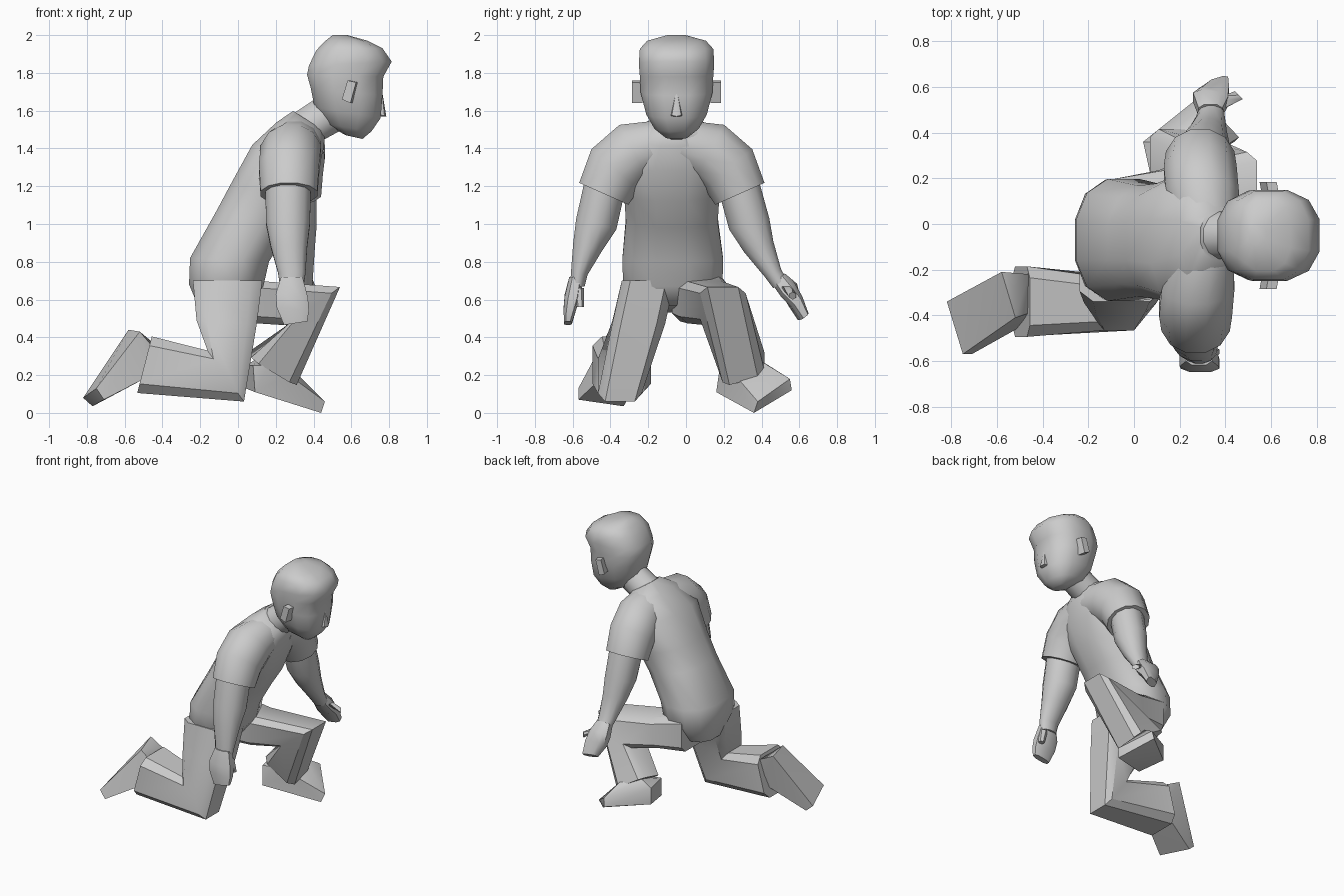
import bpy, bmesh, math
from mathutils import Vector as V


def finish(name, bm, angle):
    bmesh.ops.recalc_face_normals(bm, faces=bm.faces)
    me = bpy.data.meshes.new(name)
    bm.to_mesh(me)
    bm.free()
    ob = bpy.data.objects.new(name, me)
    bpy.context.collection.objects.link(ob)
    bpy.ops.object.select_all(action='DESELECT')
    ob.select_set(True)
    bpy.context.view_layer.objects.active = ob
    bpy.ops.object.shade_smooth_by_angle(angle=math.radians(angle))
    return ob


def loft(name, rings, n=12, power=2.0, angle=50):
    """Skin rings given as (centre, u half-axis, v half-axis)."""
    bm = bmesh.new()
    loops = []
    for c, u, v in rings:
        loop = []
        for i in range(n):
            a = 2 * math.pi * (i + 0.5) / n
            x, y = [math.copysign(abs(t) ** (2 / power), t) for t in (math.cos(a), math.sin(a))]
            loop.append(bm.verts.new(V(c) + V(u) * x + V(v) * y))
        loops.append(loop)
    for a, b in zip(loops, loops[1:]):
        for i in range(n):
            j = (i + 1) % n
            bm.faces.new((a[i], a[j], b[j], b[i]))
    bm.faces.new(loops[0][::-1])
    bm.faces.new(loops[-1])
    return finish(name, bm, angle)


def prof(xb, zb, xf, zf, cy, hw):
    """Ring from its back and front points in side view, plus half width."""
    return (((xb + xf) / 2, cy, (zb + zf) / 2), ((xf - xb) / 2, 0, (zf - zb) / 2), (0, hw, 0))


def hull(name, pts, angle=45):
    bm = bmesh.new()
    for p in pts:
        bm.verts.new(p)
    r = bmesh.ops.convex_hull(bm, input=bm.verts)
    junk = [g for g in set(r["geom_interior"] + r["geom_unused"]) if isinstance(g, bmesh.types.BMVert)]
    bmesh.ops.delete(bm, geom=junk, context='VERTS')
    return finish(name, bm, angle)


MID = -0.06

# shirt body and hips
loft("torso", [prof(0.29, 1.60, 0.46, 1.49, -0.05, 0.11), prof(0.2, 1.54, 0.46, 1.41, MID, 0.23),
               prof(0.07, 1.42, 0.43, 1.28, -0.075, 0.30), prof(-0.04, 1.22, 0.37, 1.12, -0.075, 0.26),
               prof(-0.12, 1.07, 0.28, 0.98, -0.075, 0.25), prof(-0.26, 0.82, 0.17, 0.80, -0.07, 0.275),
               prof(-0.265, 0.68, 0.14, 0.67, -0.07, 0.27), prof(-0.2, 0.53, 0.06, 0.57, -0.08, 0.18)],
     power=2.4)

# neck and head
loft("neck", [prof(0.28, 1.58, 0.45, 1.44, -0.05, 0.11), prof(0.40, 1.66, 0.56, 1.50, -0.05, 0.10)])
loft("head", [prof(0.57, 1.47, 0.66, 1.45, -0.05, 0.06), prof(0.46, 1.53, 0.71, 1.49, -0.05, 0.12),
              prof(0.40, 1.62, 0.76, 1.56, -0.05, 0.165), prof(0.38, 1.72, 0.77, 1.68, -0.05, 0.195),
              prof(0.36, 1.79, 0.775, 1.78, -0.05, 0.20), prof(0.37, 1.84, 0.82, 1.86, -0.05, 0.205),
              prof(0.41, 1.92, 0.77, 1.93, -0.05, 0.20), prof(0.46, 1.97, 0.69, 1.97, -0.05, 0.16),
              prof(0.50, 2.0, 0.58, 2.0, -0.05, 0.05)], power=2.5, angle=60)
hull("nose", [(0.76, -0.05, 1.72), (0.785, -0.05, 1.57), (0.775, -0.075, 1.575), (0.775, -0.025, 1.575),
              (0.72, -0.09, 1.57), (0.72, -0.01, 1.57)])
for side, s in (("right", -1), ("left", 1)):
    hull(side + "_ear", [(x, -0.05 + s * y, z) for y, k in ((0.18, 0), (0.235, 0.01))
                         for x, z in ((0.56 - k, 1.66), (0.59 - k, 1.76), (0.635 - k, 1.75), (0.605 - k, 1.64))])

# sleeves, mirrored across the body
for side, s, dx in (("right", -1, 0), ("left", 1, 0.02)):
    m = lambda x, y, z: (x + dx, -0.075 + s * y, z)
    d = lambda y, z: (0, s * y, z)
    loft(side + "_sleeve", [(m(0.30, 0.06, 1.42), (0.14, 0, 0), d(0.04, 0.13)),
                            (m(0.28, 0.20, 1.38), (0.165, 0, 0), d(0.08, 0.15)),
                            (m(0.27, 0.30, 1.29), (0.165, 0, 0), d(0.13, 0.11)),
                            (m(0.27, 0.36, 1.16), (0.155, 0, 0), d(0.135, 0.06))])

# bare arms
loft("right_arm", [((0.265, -0.43, 1.2), (0.125, 0, 0), (0, 0.11, -0.03)),
                   ((0.265, -0.475, 1.0), (0.12, 0, 0), (0, 0.11, -0.03)),
                   ((0.27, -0.52, 0.88), (0.10, 0, 0), (0, 0.08, -0.02)),
                   ((0.285, -0.565, 0.74), (0.075, 0, 0), (0, 0.045, -0.01)),
                   ((0.285, -0.575, 0.67), (0.065, 0, 0), (0, 0.04, 0))])
loft("left_arm", [((0.30, 0.28, 1.2), (0.12, 0, 0), (0, 0.11, 0.03)),
                  ((0.31, 0.335, 1.0), (0.11, 0, 0), (0, 0.11, 0.03)),
                  ((0.32, 0.385, 0.88), (0.09, 0, 0), (0, 0.08, 0.03)),
                  ((0.335, 0.46, 0.74), (0.065, 0, 0), (0, 0.045, 0.02)),
                  ((0.34, 0.50, 0.68), (0.055, 0, 0), (0, 0.04, 0.02))])

# hands with thumbs
loft("right_hand", [((0.285, -0.58, 0.72), (0.06, 0, 0), (0, 0.04, 0)),
                    ((0.285, -0.60, 0.62), (0.09, 0, -0.01), (0, 0.045, 0)),
                    ((0.29, -0.615, 0.55), (0.09, 0, -0.01), (0, 0.035, 0)),
                    ((0.305, -0.625, 0.475), (0.065, 0, 0.01), (0, 0.022, 0))], n=8, power=3)
loft("right_thumb", [((0.33, -0.57, 0.66), (0.03, 0, 0), (0, 0.03, 0)),
                     ((0.355, -0.56, 0.56), (0.022, 0, 0), (0, 0.02, 0))], n=6)
loft("left_hand", [((0.335, 0.49, 0.71), (0.055, 0, 0), (0, 0.035, 0.03)),
                   ((0.335, 0.545, 0.65), (0.08, -0.01, 0), (0, 0.04, 0.035)),
                   ((0.345, 0.58, 0.59), (0.075, 0.01, 0), (0, 0.032, 0.028)),
                   ((0.365, 0.62, 0.51), (0.05, 0.015, 0), (0, 0.022, 0.018))], n=8, power=3)
loft("left_thumb", [((0.385, 0.53, 0.67), (0.03, 0, 0), (0, 0.03, 0)),
                    ((0.46, 0.565, 0.62), (0.02, -0.02, 0), (0, 0, 0.02))], n=6)

# trouser legs with mitred knees
loft("right_leg", [((-0.055, -0.20, 0.70), (0.19, 0, 0), (0, 0.145, 0)),
                   ((-0.06, -0.25, 0.48), (0.165, 0, -0.01), (0, 0.145, 0)),
                   ((-0.065, -0.35, 0.195), (0.10, 0, -0.14), (0, 0.12, 0)),
                   ((-0.495, -0.34, 0.255), (-0.04, 0, -0.155), (0, 0.16, 0))], n=8, power=4.5, angle=40)
loft("left_leg", [((-0.10, 0.06, 0.62), (0, 0, 0.14), (0, 0.14, 0)),
                  ((0.12, 0.10, 0.585), (0.02, 0, 0.115), (0, 0.14, 0)),
                  ((0.40, 0.195, 0.565), (0.145, 0, 0.105), (0, 0.125, 0)),
                  ((0.19, 0.305, 0.24), (0.125, 0, -0.075), (0, 0.115, 0.03))], n=8, power=4.5, angle=40)

# shoes: the trailing one on its toes, the leading one planted
hull("right_shoe", [(-0.58, -0.21, 0.44), (-0.52, -0.41, 0.43), (-0.46, -0.22, 0.38), (-0.46, -0.39, 0.36),
                    (-0.46, -0.24, 0.2), (-0.46, -0.43, 0.2), (-0.82, -0.34, 0.08), (-0.75, -0.57, 0.13),
                    (-0.77, -0.33, 0.035), (-0.71, -0.57, 0.07)])
hull("left_shoe", [(0.09, 0.16, 0.11), (0.04, 0.36, 0.13), (0.08, 0.18, 0.25), (0.04, 0.36, 0.25),
                   (0.12, 0.36, 0.30), (0.16, 0.2, 0.25), (0.27, 0.26, 0.20), (0.26, 0.42, 0.26),
                   (0.44, 0.36, 0.0), (0.46, 0.38, 0.06), (0.29, 0.56, 0.12), (0.30, 0.55, 0.18)])
